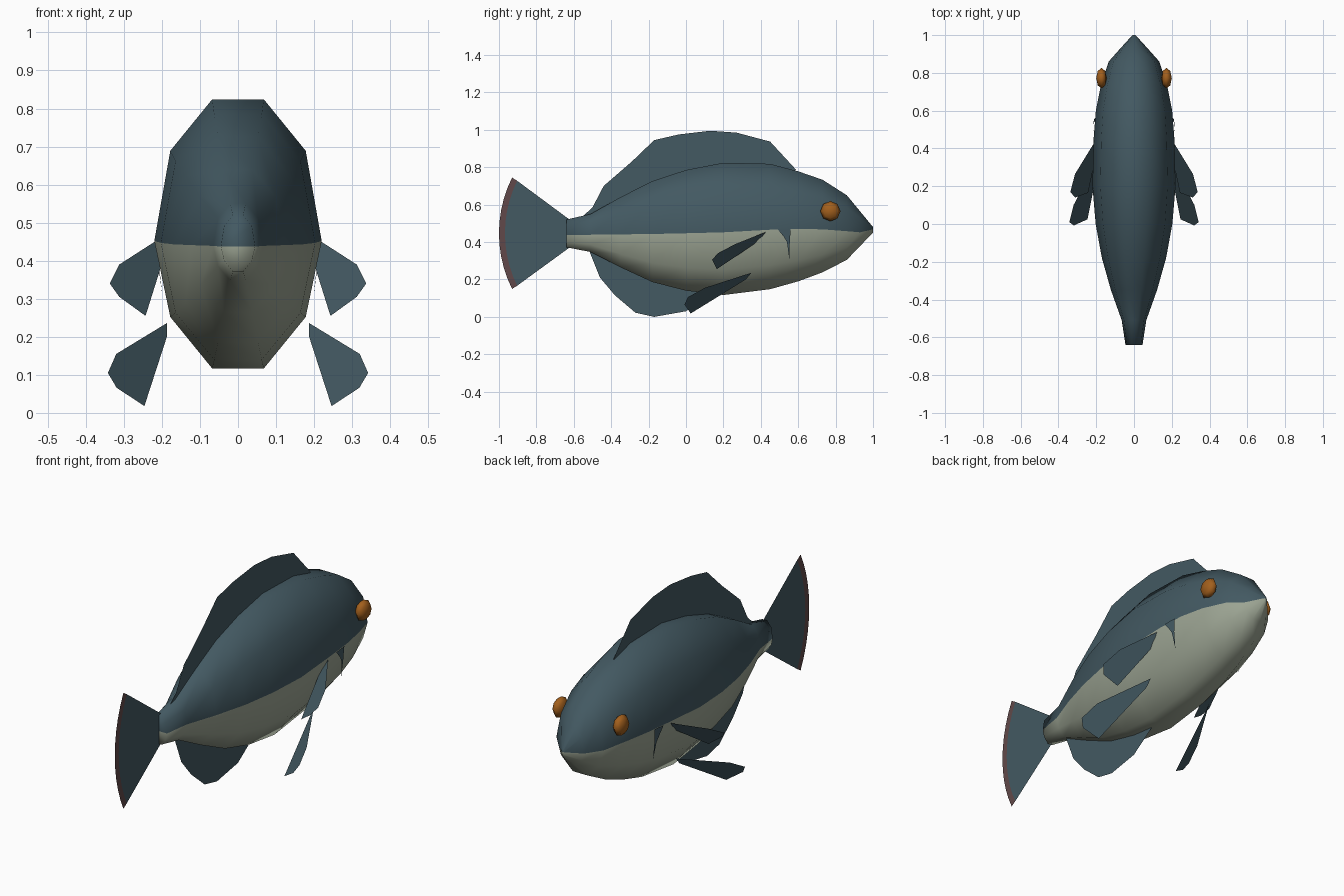
import bpy, bmesh, math
from mathutils import Vector

if "Cube" in bpy.data.objects:
    bpy.data.objects.remove(bpy.data.objects["Cube"])


def material(name, rgb):
    m = bpy.data.materials.new(name)
    m.diffuse_color = (*rgb, 1)
    m.use_nodes = True
    m.node_tree.nodes["Principled BSDF"].inputs["Base Color"].default_value = m.diffuse_color
    return m


TEAL = material("slate teal", (0.056, 0.1, 0.122))
CREAM = material("pale belly", (0.33, 0.37, 0.29))
ORANGE = material("amber", (0.36, 0.115, 0.012))
RED = material("dull red", (0.12, 0.066, 0.068))


def mesh_object(name, verts, faces, mats, smooth=False):
    me = bpy.data.meshes.new(name)
    me.from_pydata(verts, [], faces)
    for m in mats:
        me.materials.append(m)
    for p in me.polygons:
        p.use_smooth = smooth
    ob = bpy.data.objects.new(name, me)
    bpy.context.collection.objects.link(ob)
    return ob


def sheet(name, pts, mat):
    """Single flat fin with the given outline."""
    return mesh_object(name, pts, [tuple(range(len(pts)))], [mat])


# body stations: y, top z, bottom z, half width, colour line z
STATIONS = [
    (-0.64, 0.520, 0.372, 0.045, 0.437),
    (-0.51, 0.550, 0.347, 0.065, 0.439),
    (-0.35, 0.640, 0.265, 0.122, 0.441),
    (-0.18, 0.726, 0.186, 0.170, 0.443),
    (0.00, 0.785, 0.140, 0.203, 0.447),
    (0.20, 0.824, 0.117, 0.220, 0.452),
    (0.45, 0.818, 0.148, 0.214, 0.466),
    (0.60, 0.778, 0.190, 0.202, 0.470),
    (0.73, 0.733, 0.238, 0.176, 0.468),
    (0.86, 0.650, 0.305, 0.134, 0.458),
    (0.93, 0.565, 0.378, 0.072, 0.452),
    (1.00, 0.480, 0.450, 0.008, 0.468),
]
N = 10


# body: ten-sided rings, coloured above and below the side line
verts, faces = [], []
for y, top, bottom, w, line in STATIONS:
    c, r = (top + bottom) / 2, (top - bottom) / 2 / math.sin(math.radians(72))
    for k in range(N):
        a = math.tau * k / N
        z = line if k in (0, N // 2) else c + r * math.sin(a)
        verts.append((w * math.cos(a), y, z))
for s in range(len(STATIONS) - 1):
    for k in range(N):
        a, b = s * N + k, s * N + (k + 1) % N
        faces.append((a, a + N, b + N, b))
last = (len(STATIONS) - 1) * N
# end caps split along the side line
faces += [(0, 1, 2, 3, 4, 5), (0, 5, 6, 7, 8, 9)]
faces += [tuple(last + k for k in (5, 4, 3, 2, 1, 0)),
          tuple(last + k for k in (9, 8, 7, 6, 5, 0))]
body = mesh_object("body", verts, faces, [TEAL, CREAM], True)
for i, p in enumerate(body.data.polygons):
    upper = i % N < N // 2 if i < last else (i - last) % 2 == 0
    p.material_index = 0 if upper else 1
bm = bmesh.new()
bm.from_mesh(body.data)
bmesh.ops.recalc_face_normals(bm, faces=bm.faces)
bm.to_mesh(body.data)
bm.free()

# dorsal fin
dorsal = [(-0.56, 0.53), (-0.50, 0.585), (-0.44, 0.70), (-0.29, 0.83), (-0.17, 0.945),
          (-0.04, 0.975), (0.13, 0.995), (0.27, 0.985), (0.45, 0.937), (0.59, 0.785),
          (0.45, 0.76), (0.2, 0.76), (-0.2, 0.66)]
sheet("dorsal_fin", [(0, y, z) for y, z in dorsal], TEAL)

# anal fin
anal = [(-0.52, 0.36), (-0.46, 0.21), (-0.38, 0.115), (-0.27, 0.022), (-0.17, 0.0),
        (0.0, 0.03), (0.08, 0.085), (0.16, 0.14), (-0.1, 0.2), (-0.35, 0.3)]
sheet("anal_fin", [(0, y, z) for y, z in anal], TEAL)

# tail fan with a coloured trailing band
CY, CZ, STEPS = -0.333, 0.447, 10


def arc(radius, half_angle):
    angles = [half_angle * (1 - 2 * i / STEPS) for i in range(STEPS + 1)]
    return [(0, CY - radius * math.cos(a), CZ + radius * math.sin(a)) for a in angles]


outer, inner = arc(0.667, math.radians(26.5)), arc(0.635, math.radians(26.2))
sheet("tail_fin", inner + [(0, -0.625, 0.369), (0, -0.625, 0.522)], TEAL)
n = STEPS + 1
mesh_object("tail_band", outer + inner,
            [(i, i + 1, n + i + 1, n + i) for i in range(STEPS)], [RED])

# paired fins, gill marks and eyes
UPPER = [(0.18, 0.48, 0.475), (0.312, 0.265, 0.39), (0.337, 0.17, 0.34),
         (0.312, 0.14, 0.305), (0.243, 0.165, 0.255), (0.185, 0.44, 0.44)]
LOWER = [(0.187, 0.35, 0.236), (0.32, 0.10, 0.155), (0.342, 0.01, 0.105),
         (0.319, -0.008, 0.066), (0.246, 0.025, 0.018), (0.187, 0.32, 0.2)]
GILL = [(0.214, 0.49, 0.468), (0.210, 0.56, 0.472), (0.207, 0.555, 0.40),
        (0.197, 0.552, 0.31), (0.209, 0.54, 0.40), (0.213, 0.522, 0.43)]
for side, sx in (("right", 1), ("left", -1)):
    for label, pts in (("pectoral_fin", UPPER), ("pelvic_fin", LOWER)):
        sheet(f"{side}_{label}", [(sx * x, y, z) for x, y, z in pts], TEAL)
    gill = [(sx * (x + 0.002), y, z) for x, y, z in GILL]
    sheet(f"{side}_gill_mark", gill if sx < 0 else gill[::-1], TEAL)

    me = bpy.data.meshes.new(f"{side}_eye")
    bm = bmesh.new()
    bmesh.ops.create_uvsphere(bm, u_segments=8, v_segments=4, radius=1)
    for v in bm.verts:
        x, y, z = v.co
        v.co = Vector((sx * (0.172 + 0.028 * z), 0.772 + 0.054 * x, 0.565 + 0.054 * y))
    for f in bm.faces:
        f.smooth = True
    bmesh.ops.recalc_face_normals(bm, faces=bm.faces)
    bm.to_mesh(me)
    bm.free()
    me.materials.append(ORANGE)
    bpy.context.collection.objects.link(bpy.data.objects.new(f"{side}_eye", me))
